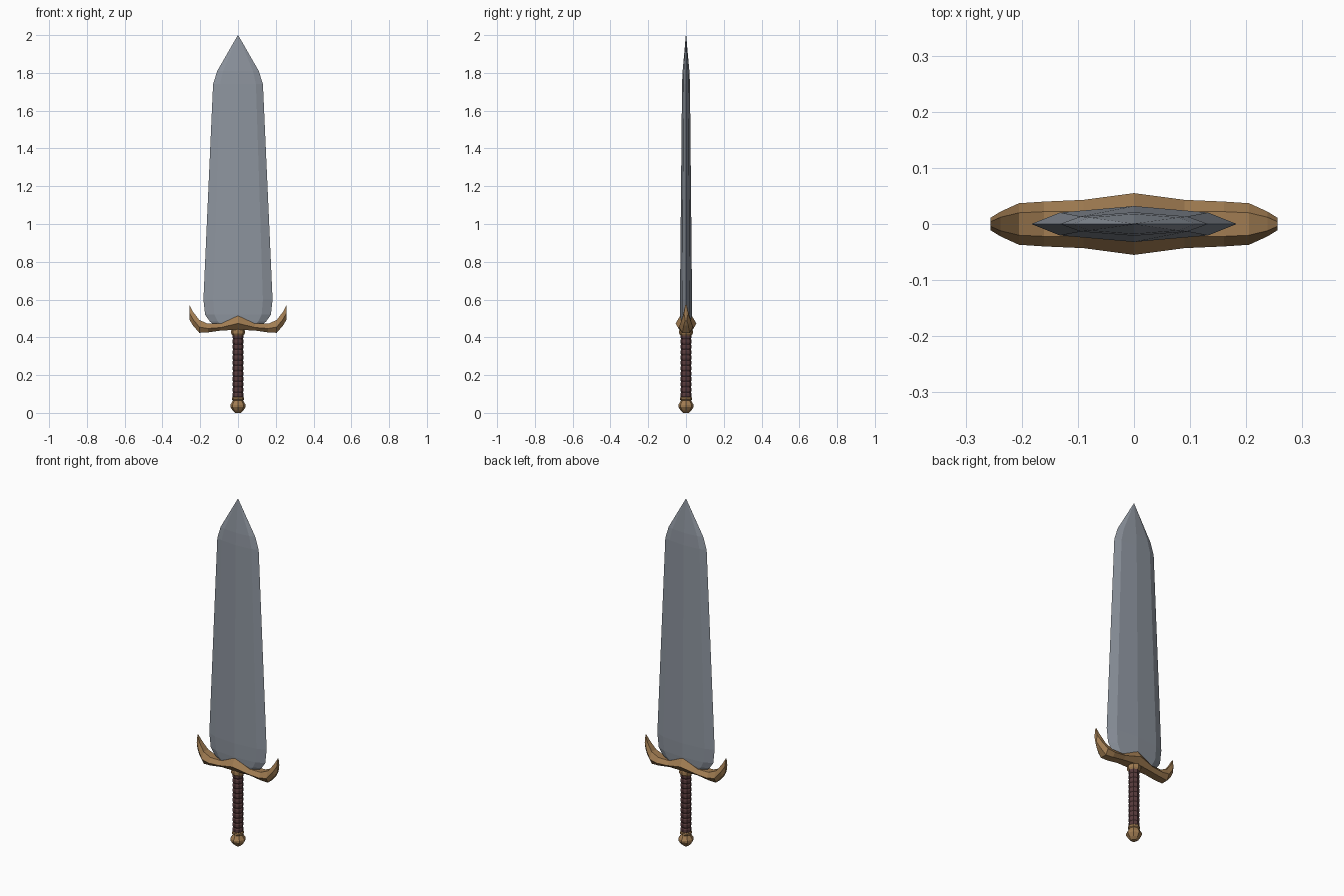
import bpy, bmesh
from math import cos, sin, pi

cube = bpy.data.objects.get("Cube")
if cube:
    bpy.data.objects.remove(cube)


def material(name, rgb):
    m = bpy.data.materials.new(name)
    m.use_nodes = True
    m.diffuse_color = (*rgb, 1)
    m.node_tree.nodes["Principled BSDF"].inputs["Base Color"].default_value = (*rgb, 1)
    return m


steel = material("grey steel", (0.27, 0.30, 0.345))
bronze = material("bronze", (0.36, 0.205, 0.085))
leather = material("dark red leather", (0.10, 0.045, 0.047))


def loft(name, rings, mat):
    """Skin equal-length rings of points and cap both ends."""
    bm = bmesh.new()
    loops = [[bm.verts.new(p) for p in ring] for ring in rings]
    n = len(loops[0])
    for a, b in zip(loops, loops[1:]):
        for i in range(n):
            j = (i + 1) % n
            bm.faces.new((a[i], a[j], b[j], b[i]))
    bm.faces.new(loops[0])
    bm.faces.new(loops[-1])
    bmesh.ops.remove_doubles(bm, verts=bm.verts, dist=0.0001)
    bmesh.ops.recalc_face_normals(bm, faces=bm.faces)
    mesh = bpy.data.meshes.new(name)
    bm.to_mesh(mesh)
    bm.free()
    mesh.materials.append(mat)
    obj = bpy.data.objects.new(name, mesh)
    bpy.context.collection.objects.link(obj)
    return obj


def turned(name, profile, mat, sides=8):
    """Faceted lathe part from (radius, height) pairs."""
    rings = [[(r * cos(2 * pi * i / sides), r * sin(2 * pi * i / sides), z)
              for i in range(sides)] for r, z in profile]
    return loft(name, rings, mat)


# Blade: eight-sided section with a centre ridge and bevelled edges
def blade_ring(z, w, ridge):
    e, t = 0.72 * w, 0.64 * ridge
    return [(x, y, z) for x, y in ((w, 0), (e, t), (0, ridge), (-e, t),
                                   (-w, 0), (-e, -t), (0, -ridge), (e, -t))]


blade_rows = [(0.46, 0.12, 0.026), (0.485, 0.15, 0.029), (0.52, 0.174, 0.031), (0.60, 0.183, 0.032),
              (1.74, 0.132, 0.021), (1.81, 0.11, 0.018), (2.0, 0.0008, 0.0008)]
loft("blade", [blade_ring(*row) for row in blade_rows], steel)

# Guard: six-sided section swept sideways, with upturned ends and a peaked centre
# columns: x, bottom, top, half depth, half depth of the top and bottom edges
guard_half = [(0, 0.44, 0.515, 0.055, 0.03), (0.09, 0.436, 0.472, 0.043, 0.022),
              (0.16, 0.426, 0.472, 0.040, 0.022), (0.205, 0.424, 0.492, 0.037, 0.02),
              (0.238, 0.462, 0.535, 0.022, 0.012), (0.256, 0.492, 0.57, 0.011, 0.004)]
guard_cols = [(-c[0], *c[1:]) for c in reversed(guard_half[1:])] + guard_half


def guard_ring(x, low, high, d, e):
    mid = low + 0.45 * (high - low)
    return [(x, -e, high), (x, -d, mid), (x, -e, low), (x, e, low), (x, d, mid), (x, e, high)]


loft("guard", [guard_ring(*c) for c in guard_cols], bronze)

# Collar under the guard
turned("collar", [(0.029, 0.41), (0.036, 0.42), (0.036, 0.435), (0.03, 0.45)], bronze)

# Grip: a wrapped handle made of evenly stacked bands
bands, start, end = 12, 0.08, 0.42
step = (end - start) / bands
grip = []
for k in range(bands):
    z = start + k * step
    grip += [(0.0255, z), (0.0295, z + 0.3 * step), (0.0295, z + 0.75 * step)]
grip.append((0.0255, end))
turned("grip", grip, leather)

# Pommel ring and faceted pommel
turned("pommel_ring", [(0.026, 0.065), (0.032, 0.07), (0.032, 0.08), (0.026, 0.086)], bronze)
turned("pommel", [(0.014, 0), (0.028, 0.012), (0.041, 0.032), (0.041, 0.042),
                  (0.029, 0.062), (0.024, 0.07)], bronze)
